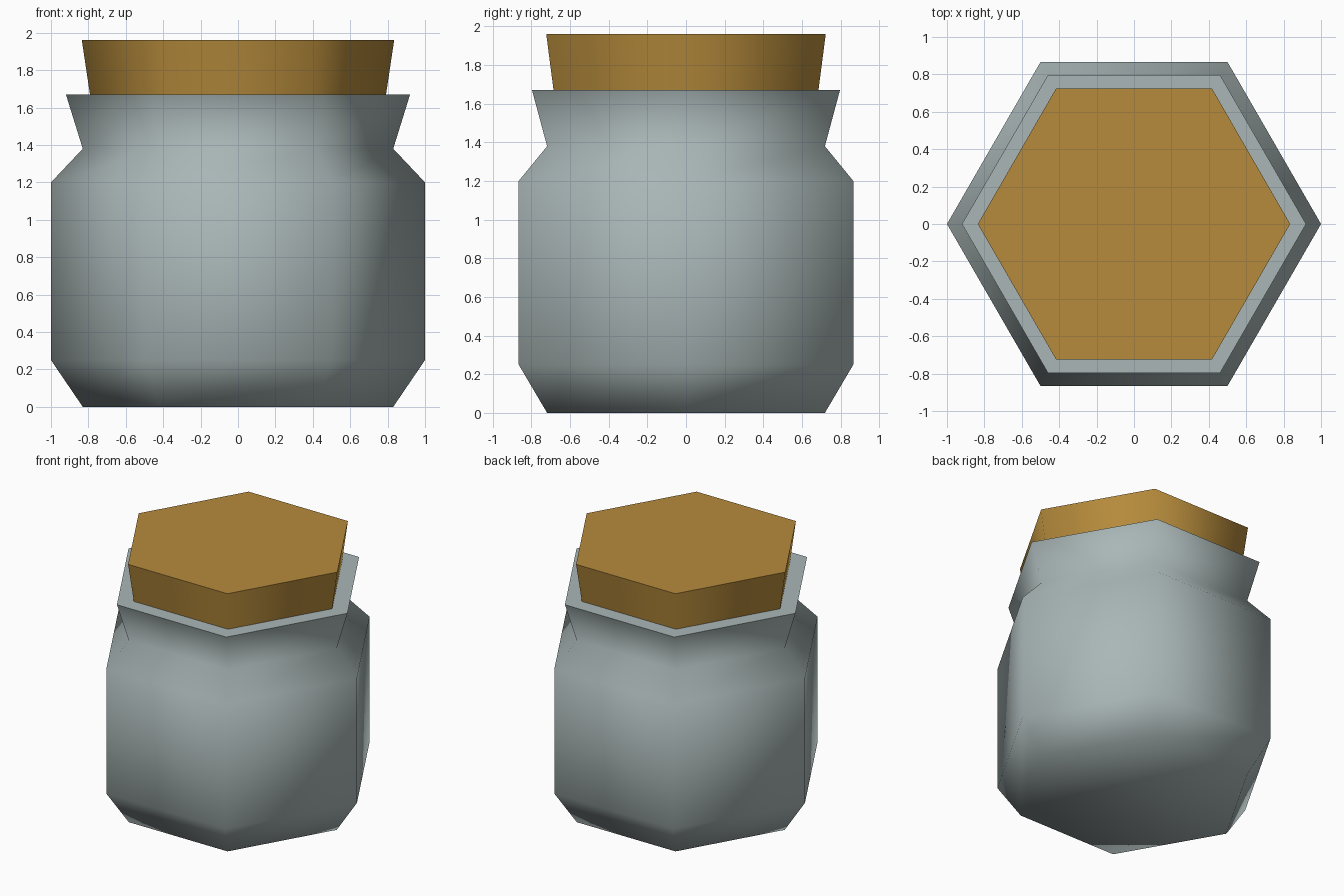
import bpy, bmesh, math

cube = bpy.data.objects.get("Cube")
if cube:
    bpy.data.objects.remove(cube, do_unlink=True)

SIDES = 6


def make_material(name, color):
    mat = bpy.data.materials.new(name)
    mat.use_nodes = True
    mat.diffuse_color = color
    mat.node_tree.nodes["Principled BSDF"].inputs["Base Color"].default_value = color
    return mat


def hex_turned(name, profile, mat):
    """Closed six-sided solid from (corner radius, height) rings, bottom to top."""
    bm = bmesh.new()
    rings = []
    for radius, z in profile:
        rings.append([bm.verts.new((radius * math.cos(math.tau * i / SIDES),
                                    radius * math.sin(math.tau * i / SIDES), z))
                      for i in range(SIDES)])
    for low, high in zip(rings, rings[1:]):
        for i in range(SIDES):
            j = (i + 1) % SIDES
            bm.faces.new((low[i], low[j], high[j], high[i]))
    bm.faces.new(rings[0][::-1])
    bm.faces.new(rings[-1])
    mesh = bpy.data.meshes.new(name)
    bm.to_mesh(mesh)
    bm.free()
    mesh.materials.append(mat)
    obj = bpy.data.objects.new(name, mesh)
    bpy.context.collection.objects.link(obj)
    # Soft corners all round, crisp rims
    bpy.ops.object.select_all(action="DESELECT")
    obj.select_set(True)
    bpy.context.view_layer.objects.active = obj
    bpy.ops.object.shade_smooth_by_angle(angle=math.radians(65))
    return obj


glass = make_material("grey glass", (0.40, 0.47, 0.47, 1))
cork = make_material("golden cork", (0.47, 0.26, 0.045, 1))

# Jar: chamfered foot, straight belly, shoulder, waist and flared lip
hex_turned("jar_body", [(0.83, 0), (1, 0.25), (1, 1.2), (0.83, 1.38), (0.92, 1.67)], glass)

# Stopper: widens upward, sunk slightly into the lip
hex_turned("jar_stopper", [(0.79, 1.66), (0.835, 1.96)], cork)
